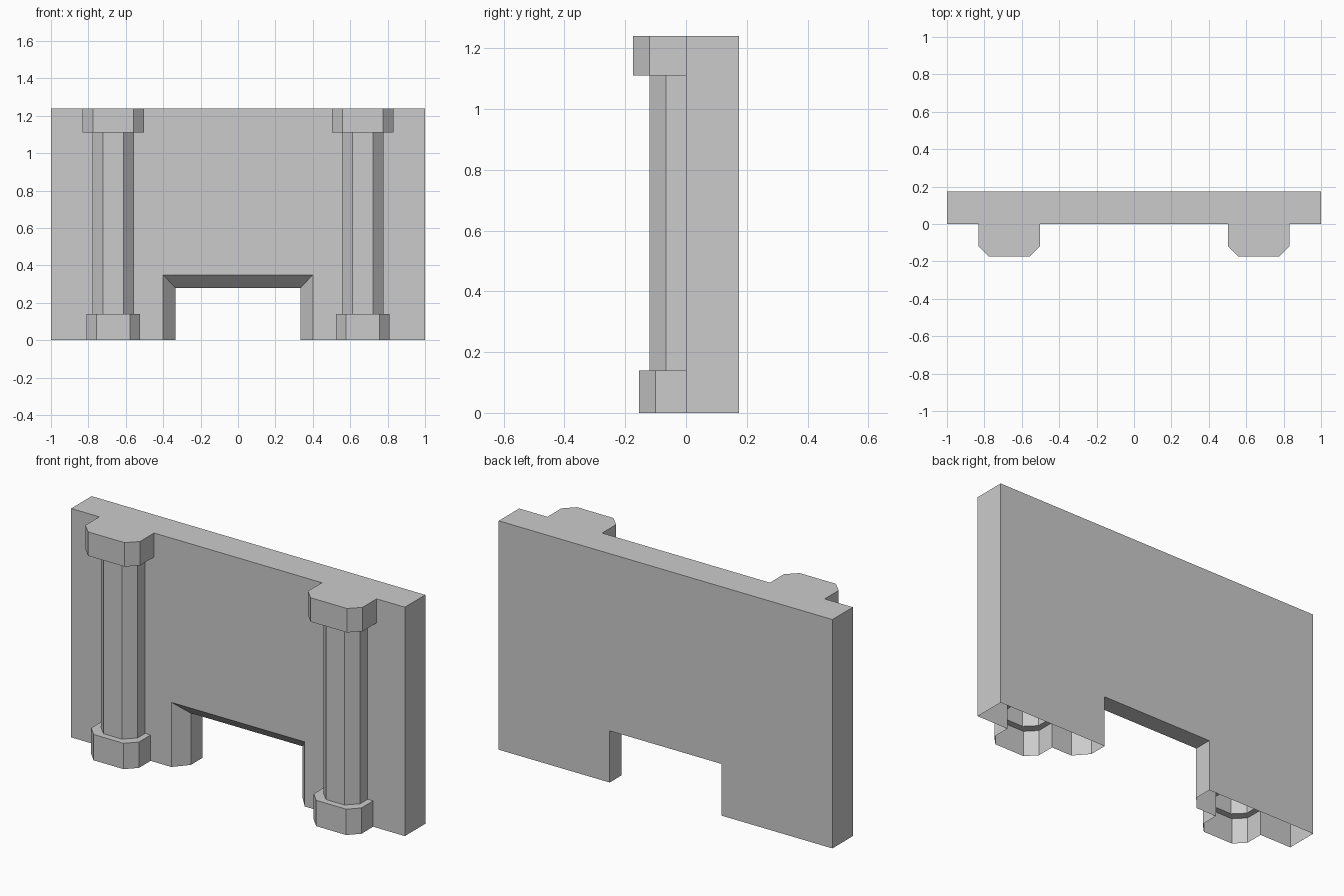
import bpy, bmesh

if "Cube" in bpy.data.objects:
    bpy.data.objects.remove(bpy.data.objects["Cube"])

W, T, H = 1.0, 0.175, 1.24      # half width, wall thickness, height
CX = 0.667                      # pillar centre
bm = bmesh.new()


def face(pts):
    return bm.faces.new([bm.verts.new(p) for p in pts])


def strips(rings):
    """Quad strips between successive open point rows."""
    for a, b in zip(rings, rings[1:]):
        for i in range(len(a) - 1):
            face([a[i], a[i + 1], b[i + 1], b[i]])


def half_octagon(side, z, half, front, depth, shoulder):
    """Chamfered pillar section, open towards the wall, from outside to inside."""
    pts = [(half, 0), (half, -shoulder), (front, -depth),
           (-front, -depth), (-half, -shoulder), (-half, 0)]
    return [(side * (CX + x), y, z) for x, y in pts]


BASE = (0.143, 0.09, 0.155, 0.10)
SHAFT = (0.11, 0.055, 0.12, 0.065)
CAP = (0.164, 0.109, 0.175, 0.12)
LEVELS = [(0, BASE), (0.14, BASE), (0.14, SHAFT), (1.11, SHAFT), (1.11, CAP), (H, CAP)]

# Pillars, with the wall margin outside each one and the wall end
edges = {}
for s in (-1, 1):
    rings = [half_octagon(s, z, *p) for z, p in LEVELS]
    strips(rings)
    edges[s] = rings
    face([r[0] for r in rings] + [(s * W, 0, H), (s * W, 0, 0)])
    face([(s * W, 0, 0), (s * W, T, 0), (s * W, T, H), (s * W, 0, H)])


# Doorway with a splayed front edge
def doorway(x, y, z):
    return [(-x, y, 0), (-x, y, z), (x, y, z), (x, y, 0)]


outer, throat, rear = doorway(0.40, 0, 0.35), doorway(0.335, 0.075, 0.28), doorway(0.335, T, 0.28)
strips([outer, throat, rear])

# Front between the pillars, back, and top; the underside is open
face([r[-1] for r in edges[-1]] + [r[-1] for r in reversed(edges[1])] + outer[::-1])
face([(-W, T, 0), (-W, T, H), (W, T, H), (W, T, 0)] + rear[::-1])
face([(-W, T, H), (-W, 0, H)] + edges[-1][-1] + edges[1][-1][::-1] + [(W, 0, H), (W, T, H)])

bmesh.ops.remove_doubles(bm, verts=bm.verts, dist=1e-4)
bmesh.ops.recalc_face_normals(bm, faces=bm.faces)
mesh = bpy.data.meshes.new("pillared_doorway_wall")
bm.to_mesh(mesh)
bm.free()
obj = bpy.data.objects.new("pillared_doorway_wall", mesh)
bpy.context.collection.objects.link(obj)
